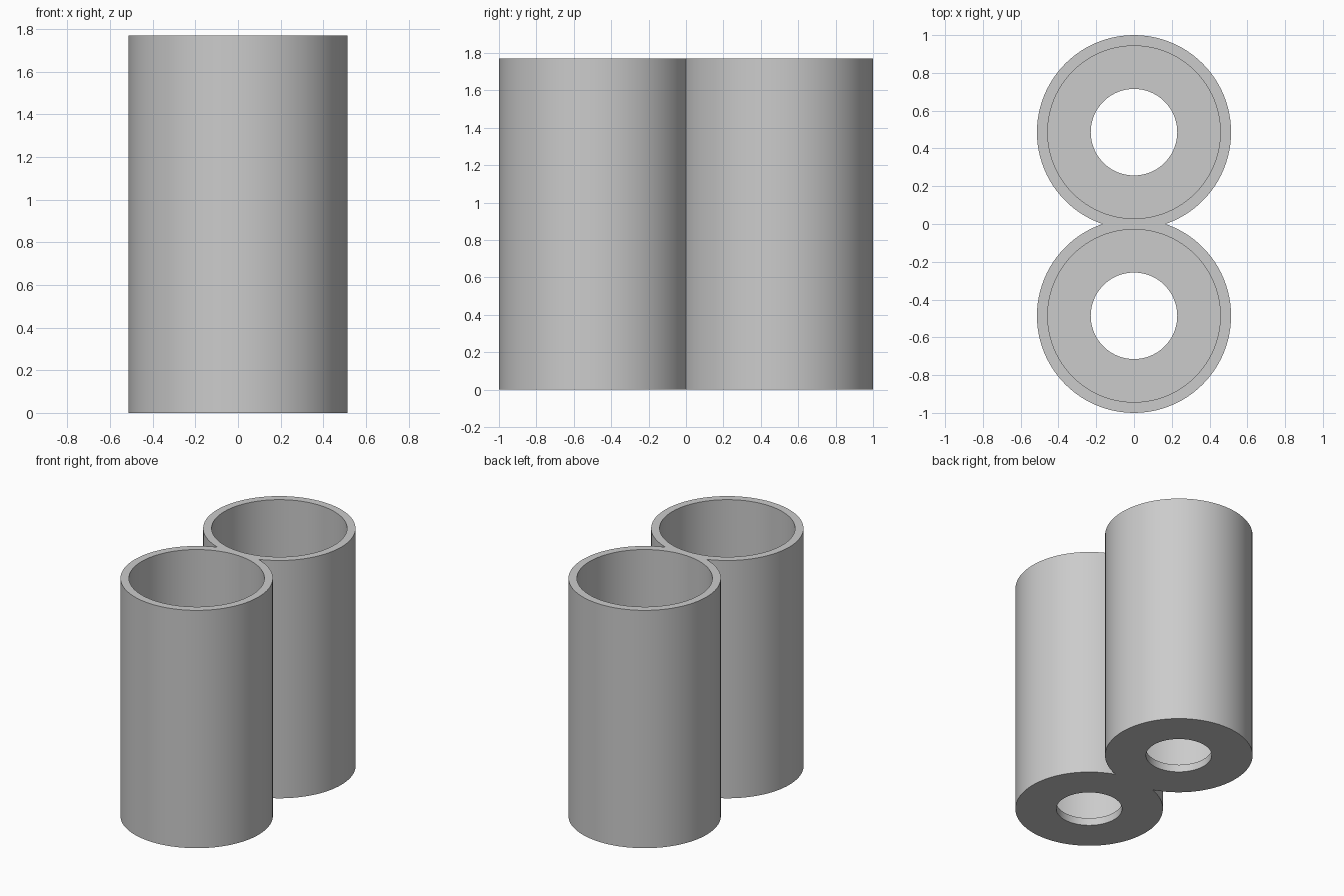
import bpy

# Remove the default cube
cube = bpy.data.objects.get("Cube")
if cube:
    bpy.data.objects.remove(cube, do_unlink=True)

OUTER, INNER, HOLE = 0.514, 0.457, 0.229
HEIGHT, FLOOR = 1.77, 0.057
OFFSET = 1 - OUTER
SIDES = 96

grey = bpy.data.materials.new("plain grey")
grey.use_nodes = True
colour = (0.6, 0.6, 0.6, 1)
grey.diffuse_color = colour
grey.node_tree.nodes["Principled BSDF"].inputs["Base Color"].default_value = colour


def cylinder(name, radius, y, bottom, top):
    bpy.ops.mesh.primitive_cylinder_add(
        vertices=SIDES, radius=radius, depth=top - bottom,
        location=(0, y, (bottom + top) / 2))
    obj = bpy.context.object
    obj.name = name
    obj.data.materials.append(grey)
    return obj


def combine(target, tool, operation):
    mod = target.modifiers.new(operation.title(), 'BOOLEAN')
    mod.operation = operation
    mod.solver = 'EXACT'
    mod.object = tool
    bpy.context.view_layer.objects.active = target
    bpy.ops.object.modifier_apply(modifier=mod.name)
    bpy.data.objects.remove(tool, do_unlink=True)


# Two overlapping tubes merged into one body
body = cylinder("twin_tube_holder", OUTER, -OFFSET, 0, HEIGHT)
combine(body, cylinder("back_tube", OUTER, OFFSET, 0, HEIGHT), 'UNION')

# Wide bores open at the top, and a smaller drain hole through each floor
for y in (-OFFSET, OFFSET):
    combine(body, cylinder("bore", INNER, y, FLOOR, HEIGHT + 0.2), 'DIFFERENCE')
    combine(body, cylinder("drain_hole", HOLE, y, -0.2, FLOOR + 0.2), 'DIFFERENCE')

# Smooth walls with crisp rims
bpy.ops.object.select_all(action='DESELECT')
body.select_set(True)
bpy.context.view_layer.objects.active = body
bpy.ops.object.shade_smooth_by_angle()
